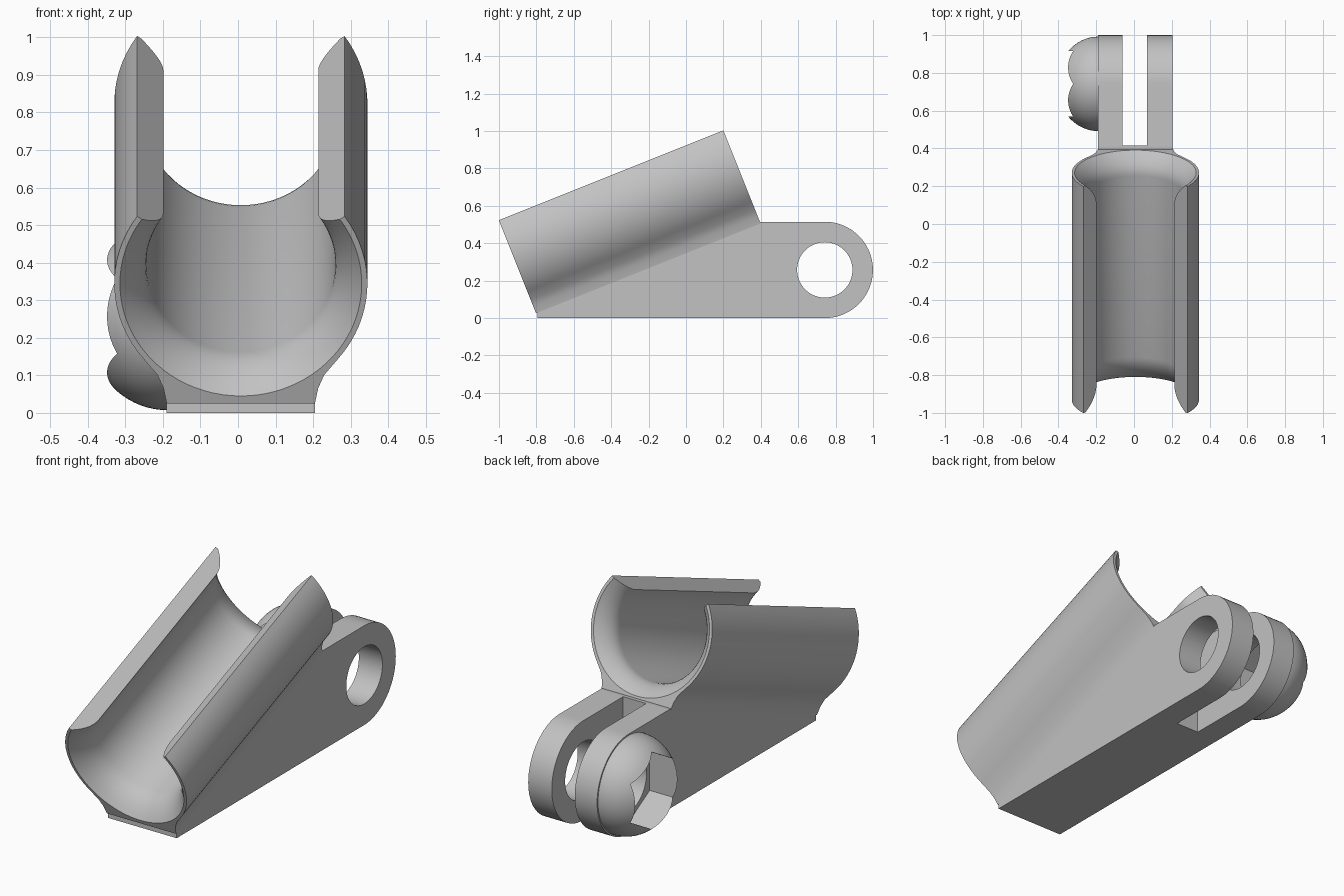
import bpy, bmesh
from math import sin, cos, pi, radians, atan2

if "Cube" in bpy.data.objects:
    bpy.data.objects.remove(bpy.data.objects["Cube"])

grey = bpy.data.materials.new("plain_grey")
grey.use_nodes = True
COLOUR = (0.54, 0.54, 0.54, 1)
grey.diffuse_color = COLOUR
grey.node_tree.nodes["Principled BSDF"].inputs["Base Color"].default_value = COLOUR


def loft(name, sections, cyclic=False):
    """Join equal closed sections into a solid; cap the ends unless cyclic."""
    bm = bmesh.new()
    rings = [[bm.verts.new(p) for p in s] for s in sections]
    pairs = list(zip(rings, rings[1:]))
    if cyclic:
        pairs.append((rings[-1], rings[0]))
    else:
        bm.faces.new(rings[0])
        bm.faces.new(rings[-1])
    n = len(rings[0])
    for a, b in pairs:
        for i in range(n):
            j = (i + 1) % n
            bm.faces.new((a[i], a[j], b[j], b[i]))
    bmesh.ops.recalc_face_normals(bm, faces=bm.faces)
    mesh = bpy.data.meshes.new(name)
    bm.to_mesh(mesh)
    bm.free()
    mesh.materials.append(grey)
    ob = bpy.data.objects.new(name, mesh)
    bpy.context.collection.objects.link(ob)
    bpy.ops.object.select_all(action="DESELECT")
    ob.select_set(True)
    bpy.context.view_layer.objects.active = ob
    bpy.ops.object.shade_smooth_by_angle(angle=radians(32))


# Tilted open trough with flared mouths
CX = 0.0075
TILT = radians(21.8)
LENGTH, OUTER, BORE, MOUTH = 1.293, 0.337, 0.252, 0.322
LIP = radians(35)
START_Y, START_Z = -0.929, 0.344
NEAR_FLARE, FAR_FLARE = 0.14, 0.12


def place(x, h, s):
    """Trough coordinates (across, up, along) to world."""
    return (CX + x, START_Y + s * cos(TILT) - h * sin(TILT),
            START_Z + s * sin(TILT) + h * cos(TILT))


def arc(radius, a0, a1, n):
    angles = [a0 + (a1 - a0) * i / n for i in range(n + 1)]
    return [(radius * cos(a), radius * sin(a)) for a in angles]


def trough_section(bore):
    side = arc(OUTER, LIP, radians(-40), 16)
    side += [(0.222, -0.262), (0.206, -0.3), (0.1975, -0.343)]
    outer = side + [(-x, h) for x, h in reversed(side)]
    return outer + arc(bore, pi - LIP, 2 * pi + LIP, 56)


def bore_at(s):
    t = max(1 - s / NEAR_FLARE, 1 - (LENGTH - s) / FAR_FLARE, 0)
    return BORE + (MOUTH - BORE) * t ** 2


STEPS = 7
stations = [NEAR_FLARE * i / STEPS for i in range(STEPS + 1)]
stations += [LENGTH - FAR_FLARE * (1 - i / STEPS) for i in range(STEPS + 1)]
loft("trough", [[place(x, h, s) for x, h in trough_section(bore_at(s))] for s in stations])

# Wedge base under the trough
LEFT, RIGHT, TOP = 0.205, -0.19, 0.515
wedge = [(-0.795, 0), (0.415, 0), (0.415, TOP), (0.395, TOP), (-0.795, 0.032)]
loft("wedge_base", [[(x, y, z) for y, z in wedge] for x in (RIGHT, LEFT)])

# Two rounded fork arms with a pivot hole
PY, PZ, EYE, HOLE, REACH = 0.742, TOP / 2, TOP / 2, 0.148, 0.33


def arm_radius(a):
    """Distance from the pivot to the arm outline."""
    if cos(a) >= 0:
        return EYE
    return min(REACH / -cos(a), EYE / max(abs(sin(a)), 0.001))


def polar(x, r, a):
    return (x, PY + r * cos(a), PZ + r * sin(a))


corner = atan2(EYE, -REACH)
arm_angles = sorted([2 * pi * i / 72 for i in range(72)] + [corner, 2 * pi - corner])
for name, x0, x1 in (("left_fork_arm", 0.07, LEFT), ("right_fork_arm", RIGHT, -0.062)):
    loft(name, [[polar(x0, HOLE, a), polar(x0, arm_radius(a), a),
                 polar(x1, arm_radius(a), a), polar(x1, HOLE, a)] for a in arm_angles], True)

# Domed nut holder with a hexagonal socket, on the right arm
DOME_R, DOME_H, HEX_R = 0.25, 0.22, 0.2


def dome_section(a):
    side = (a - pi / 2) % (pi / 3) - pi / 6
    hex_r = HEX_R * cos(pi / 6) / cos(side)
    points = [polar(RIGHT + 0.002, hex_r, a)]
    rim = atan2((1 - (hex_r / DOME_R) ** 2) ** 0.5, hex_r / DOME_R)
    for i in range(9):
        t = rim * (1 - i / 8)
        points.append(polar(RIGHT - DOME_H * sin(t), DOME_R * cos(t), a))
    return points


loft("nut_holder", [dome_section(2 * pi * i / 72) for i in range(72)], True)
